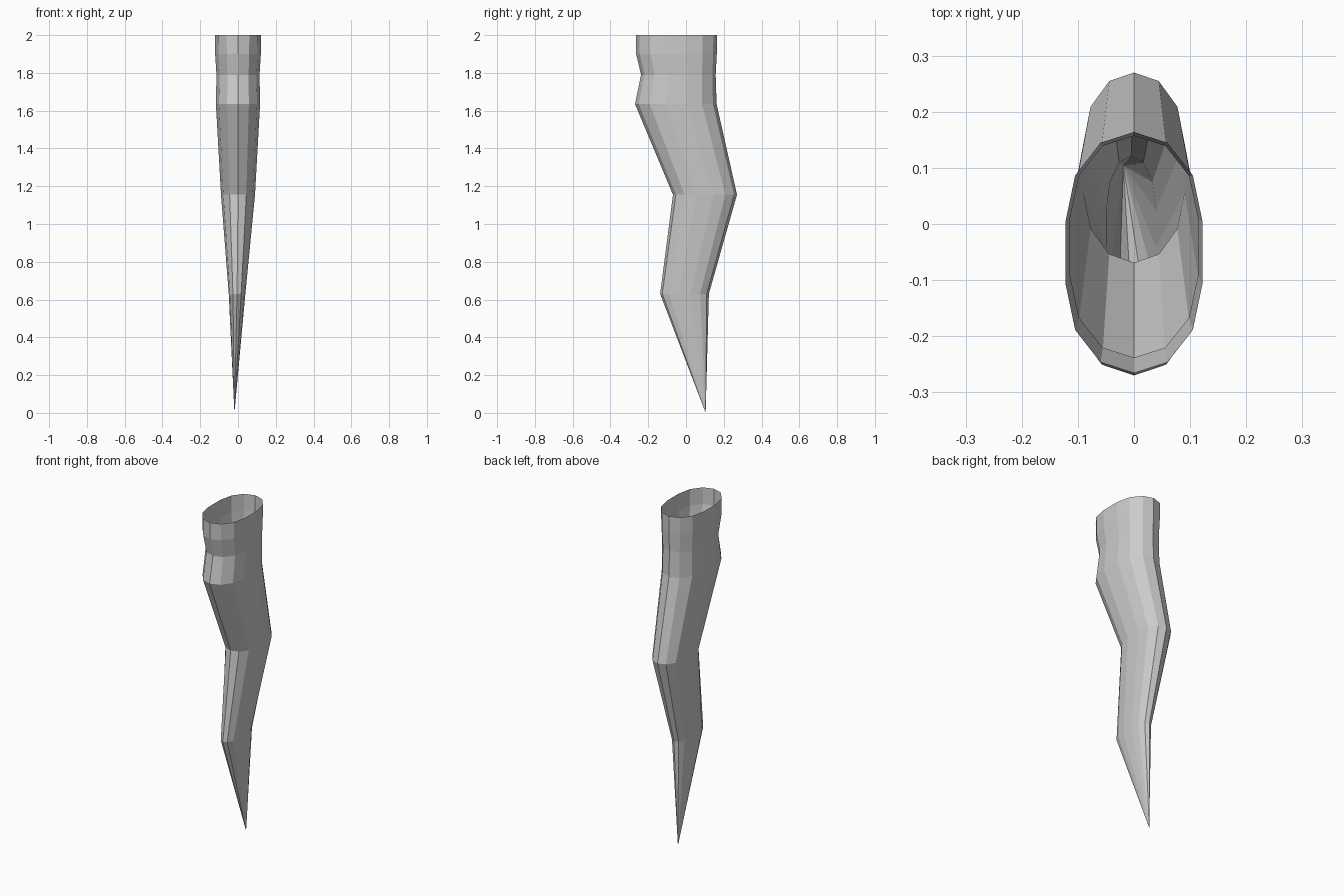
import bpy, bmesh

if "Cube" in bpy.data.objects:
    bpy.data.objects.remove(bpy.data.objects["Cube"])

# Unit oval cross-section with 14 sides (right half, then mirrored)
half = [(0, 1), (.49, .91), (.86, .64), (1, .26),
        (1, -.26), (.86, -.64), (.49, -.91), (0, -1)]
oval = half + [(-x, y) for x, y in half[-2:0:-1]]

# Rings from the open top down: z, centre x, half width, front y, back y
rings = [
    (2.00, 0, .122, -.266, .164),
    (1.90, 0, .121, -.264, .163),
    (1.79, 0, .114, -.238, .157),
    (1.635, 0, .117, -.270, .162),
    (1.155, 0, .090, -.069, .270),
    (.63, -.005, .044, -.137, .121),
]
tip_point = (-.019, .104, 0)

# Crooked hollow spike, open at the top
bm = bmesh.new()
loops = []
for z, cx, rx, y0, y1 in rings:
    cy, ry = (y0 + y1) / 2, (y1 - y0) / 2
    loops.append([bm.verts.new((cx + rx * x, cy + ry * y, z)) for x, y in oval])
n = len(oval)
for upper, lower in zip(loops, loops[1:]):
    for i in range(n):
        j = (i + 1) % n
        bm.faces.new((upper[i], upper[j], lower[j], lower[i]))

# Pointed end
tip = bm.verts.new(tip_point)
for i in range(n):
    bm.faces.new((loops[-1][i], loops[-1][(i + 1) % n], tip))
bmesh.ops.recalc_face_normals(bm, faces=bm.faces)
if sum(f.normal.x * f.calc_center_median().x for f in bm.faces) < 0:
    bmesh.ops.reverse_faces(bm, faces=bm.faces)

mesh = bpy.data.meshes.new("crooked_spike")
bm.to_mesh(mesh)
bm.free()
bpy.context.collection.objects.link(bpy.data.objects.new("crooked_spike", mesh))
